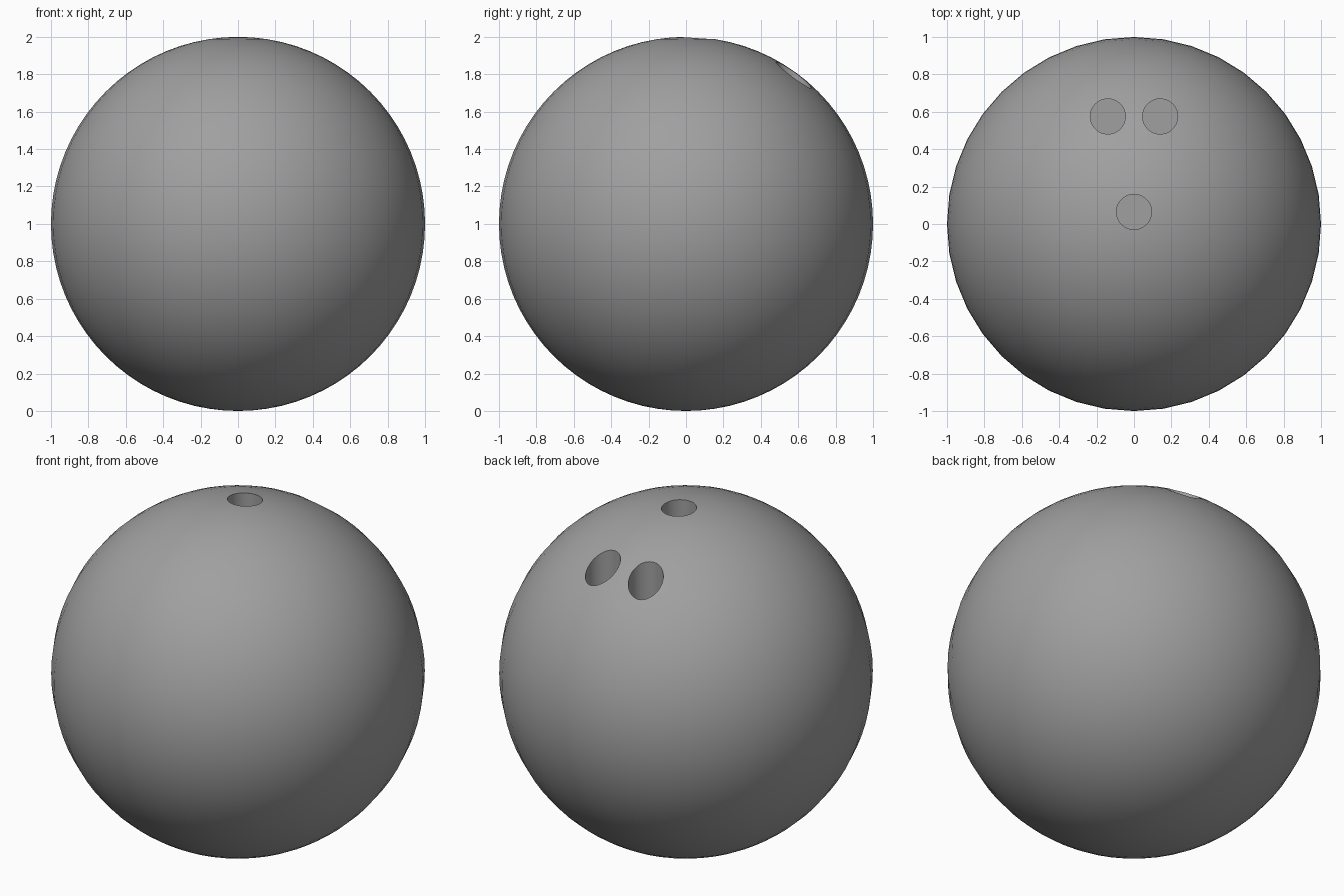
import bpy
import math

old = bpy.data.objects.get("Cube")
if old:
    bpy.data.objects.remove(old, do_unlink=True)

GREY = (0.35, 0.35, 0.35, 1.0)
HOLE_RADIUS = 0.094

grey = bpy.data.materials.new("ball grey")
grey.use_nodes = True
grey.diffuse_color = GREY
grey.node_tree.nodes["Principled BSDF"].inputs["Base Color"].default_value = GREY


def drill(ball, name, x, y, depth):
    """Cut a vertical round hole, measured down from the ball's surface."""
    surface = 1 + math.sqrt(1 - x * x - y * y)
    bottom, top = surface - depth, 2.2
    bpy.ops.mesh.primitive_cylinder_add(
        vertices=48, radius=HOLE_RADIUS, depth=top - bottom,
        location=(x, y, (top + bottom) / 2))
    cutter = bpy.context.object
    cutter.name = name
    cutter.data.materials.append(grey)
    cutter.hide_render = True
    cut = ball.modifiers.new(name, 'BOOLEAN')
    cut.operation = 'DIFFERENCE'
    cut.solver = 'EXACT'
    cut.object = cutter
    # Apply the cut, then discard the drill
    bpy.ops.object.select_all(action='DESELECT')
    ball.select_set(True)
    bpy.context.view_layer.objects.active = ball
    bpy.ops.object.modifier_apply(modifier=cut.name)
    bpy.data.objects.remove(cutter, do_unlink=True)


# Ball
bpy.ops.mesh.primitive_uv_sphere_add(
    segments=40, ring_count=40, radius=1, location=(0, 0, 1))
ball = bpy.context.object
ball.name = "ball"
ball.data.materials.append(grey)

# Two finger holes and a thumb hole
for side, x in (("left", 0.14), ("right", -0.14)):
    drill(ball, side + "_finger_hole", x, 0.575, 0.5)
drill(ball, "thumb_hole", 0, 0.065, 0.5)

# Smooth surface with crisp hole rims
bpy.ops.object.shade_smooth_by_angle(angle=math.radians(30))
